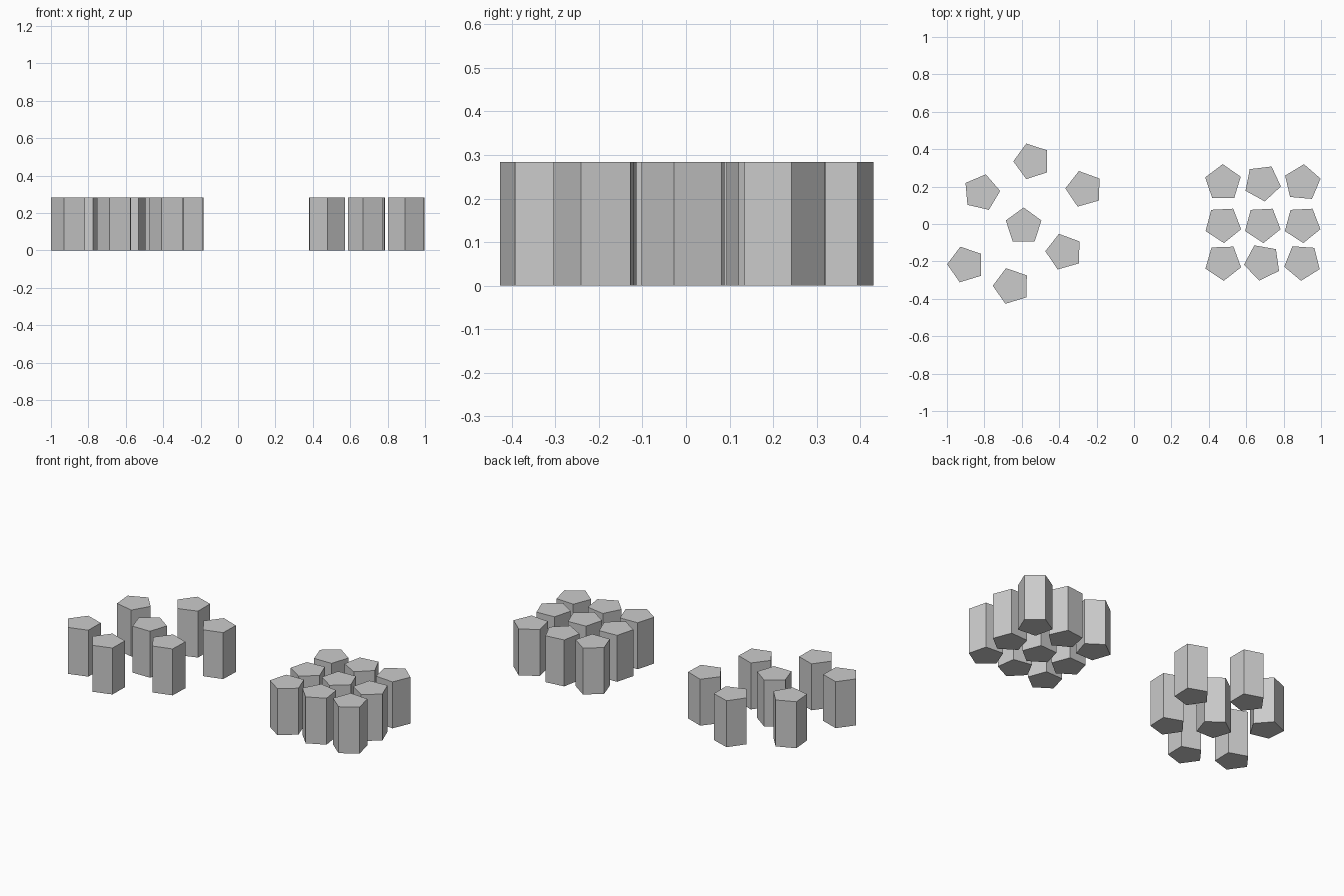
import bpy, bmesh
from math import sin, cos, radians, tau

if "Cube" in bpy.data.objects:
    bpy.data.objects.remove(bpy.data.objects["Cube"])

RADIUS, HEIGHT, SIDES = 0.1, 0.284, 5


def prism(name, x, y, angle):
    """Pentagonal column standing on z = 0, one corner at the given angle."""
    bm = bmesh.new()
    ring = [bm.verts.new((RADIUS * cos(radians(angle) + tau * i / SIDES),
                          RADIUS * sin(radians(angle) + tau * i / SIDES), 0))
            for i in range(SIDES)]
    base = bm.faces.new(ring)
    ext = bmesh.ops.extrude_face_region(bm, geom=[base], use_keep_orig=True)
    top = [v for v in ext["geom"] if isinstance(v, bmesh.types.BMVert)]
    bmesh.ops.translate(bm, verts=top, vec=(0, 0, HEIGHT))
    bmesh.ops.recalc_face_normals(bm, faces=bm.faces)
    mesh = bpy.data.meshes.new(name)
    bm.to_mesh(mesh)
    bm.free()
    obj = bpy.data.objects.new(name, mesh)
    obj.location = (x, y, 0)
    bpy.context.collection.objects.link(obj)


# Loose group on the left: x, y, corner angle
scattered = [
    (-0.545, 0.335, 180), (-0.815, 0.168, 5), (-0.267, 0.187, 178),
    (-0.59, -0.012, 90), (-0.374, -0.149, 178), (-0.899, -0.217, 179),
    (-0.655, -0.332, 179),
]
for i, (x, y, a) in enumerate(scattered):
    prism(f"scattered_column_{i + 1}", x, y, a)

# Tight three by three group on the right: corner angles per row, back to front
columns_x = (0.476, 0.687, 0.900)
rows = [(0.22, (91, -11, 13)), (-0.002, (-15, -15, -15)), (-0.204, (-16, -28, -22))]
for r, (y, angles) in enumerate(rows):
    for c, (x, a) in enumerate(zip(columns_x, angles)):
        prism(f"grid_column_{r + 1}_{c + 1}", x, y, a)
